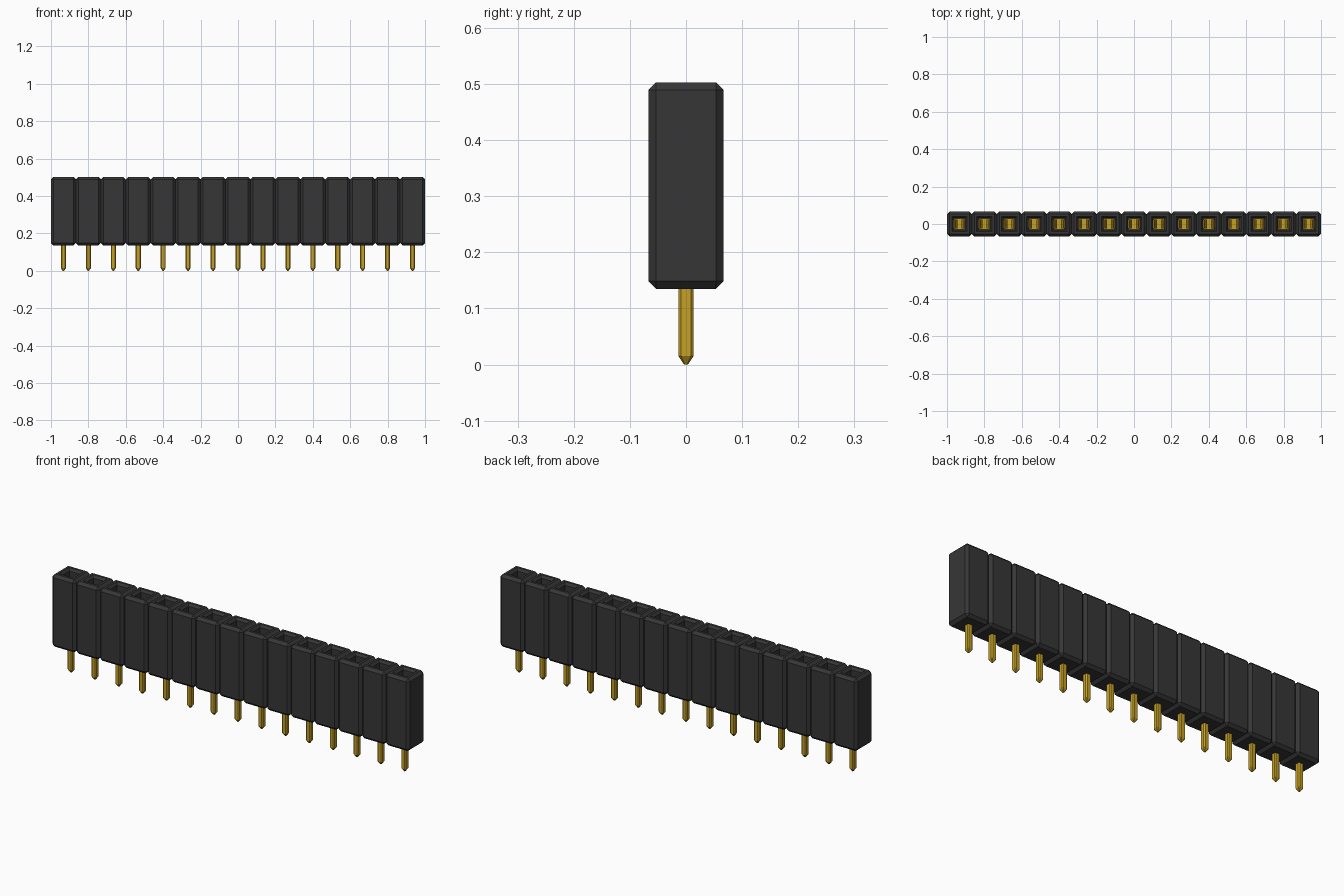
import bpy, bmesh
from mathutils import Matrix, Vector

if "Cube" in bpy.data.objects:
    bpy.data.objects.remove(bpy.data.objects["Cube"])

COUNT = 15
PITCH = 2.0 / COUNT
X0 = -1 + PITCH / 2          # centre of the first position
BOTTOM, TOP = 0.135, 0.503
CHAMFER = 0.0135


def material(name, rgb):
    m = bpy.data.materials.new(name)
    m.use_nodes = True
    m.diffuse_color = (*rgb, 1)
    m.node_tree.nodes["Principled BSDF"].inputs["Base Color"].default_value = (*rgb, 1)
    return m


black = material("black plastic", (0.037, 0.037, 0.038))
gold = material("gold metal", (0.56, 0.35, 0.018))


def box(bm, centre, size):
    mat = Matrix.Translation(centre) @ Matrix.Diagonal((*size, 1))
    return bmesh.ops.create_cube(bm, size=1, matrix=mat)["verts"]


def finish(bm, name, mat):
    """Turn the mesh into an object repeated along the row."""
    bmesh.ops.recalc_face_normals(bm, faces=bm.faces)
    me = bpy.data.meshes.new(name)
    bm.to_mesh(me)
    bm.free()
    me.materials.append(mat)
    ob = bpy.data.objects.new(name, me)
    bpy.context.collection.objects.link(ob)
    ob.location.x = X0
    arr = ob.modifiers.new("row", "ARRAY")
    arr.count = COUNT
    arr.use_relative_offset = False
    arr.use_constant_offset = True
    arr.constant_offset_displace = (PITCH, 0, 0)
    return ob


# Housing: chamfered block with a square socket sunk into its top
bm = bmesh.new()
box(bm, (0, 0, (BOTTOM + TOP) / 2), (PITCH, PITCH, TOP - BOTTOM))
bmesh.ops.bevel(bm, geom=bm.edges[:], offset=CHAMFER, segments=1, affect='EDGES')
top = max(bm.faces, key=lambda f: f.calc_center_median().z)
# (half width, height) of the funnel, then the socket walls and floor
for half, z in ((0.041, TOP), (0.031, TOP - 0.012), (0.031, 0.2)):
    top = bmesh.ops.extrude_discrete_faces(bm, faces=[top])["faces"][0]
    for v in top.verts:
        v.co = Vector((half if v.co.x > 0 else -half, half if v.co.y > 0 else -half, z))
finish(bm, "socket_housing", black)

# Pin: square bar with chamfered corners and a tapered tip
bm = bmesh.new()
box(bm, (0, 0, 0.11), (0.027, 0.027, 0.19))
upright = [e for e in bm.edges if abs(e.verts[0].co.z - e.verts[1].co.z) > 0.1]
bmesh.ops.bevel(bm, geom=upright, offset=0.005, segments=1, affect='EDGES')
tip = min(bm.faces, key=lambda f: f.calc_center_median().z)
tip = bmesh.ops.extrude_discrete_faces(bm, faces=[tip])["faces"][0]
for v in tip.verts:
    v.co = Vector((v.co.x * 0.25, v.co.y * 0.25, 0))
finish(bm, "solder_pin", gold)

# Contact: base plate with a pair of spring leaves pinched near the top
bm = bmesh.new()
box(bm, (0, 0, 0.205), (0.058, 0.058, 0.012))
profile = ((0.026, 0.208), (0.011, 0.38), (0.022, 0.43))
for side in (-1, 1):
    rings = []
    for x, z in profile:
        rings.append([bm.verts.new((side * (x + dx), y, z))
                      for dx, y in ((0, -0.025), (0.005, -0.025), (0.005, 0.025), (0, 0.025))])
    for a, b in zip(rings, rings[1:]):
        for i in range(4):
            j = (i + 1) % 4
            bm.faces.new((a[i], a[j], b[j], b[i]))
    bm.faces.new(rings[0][::-1])
    bm.faces.new(rings[-1])
finish(bm, "spring_contact", gold)
